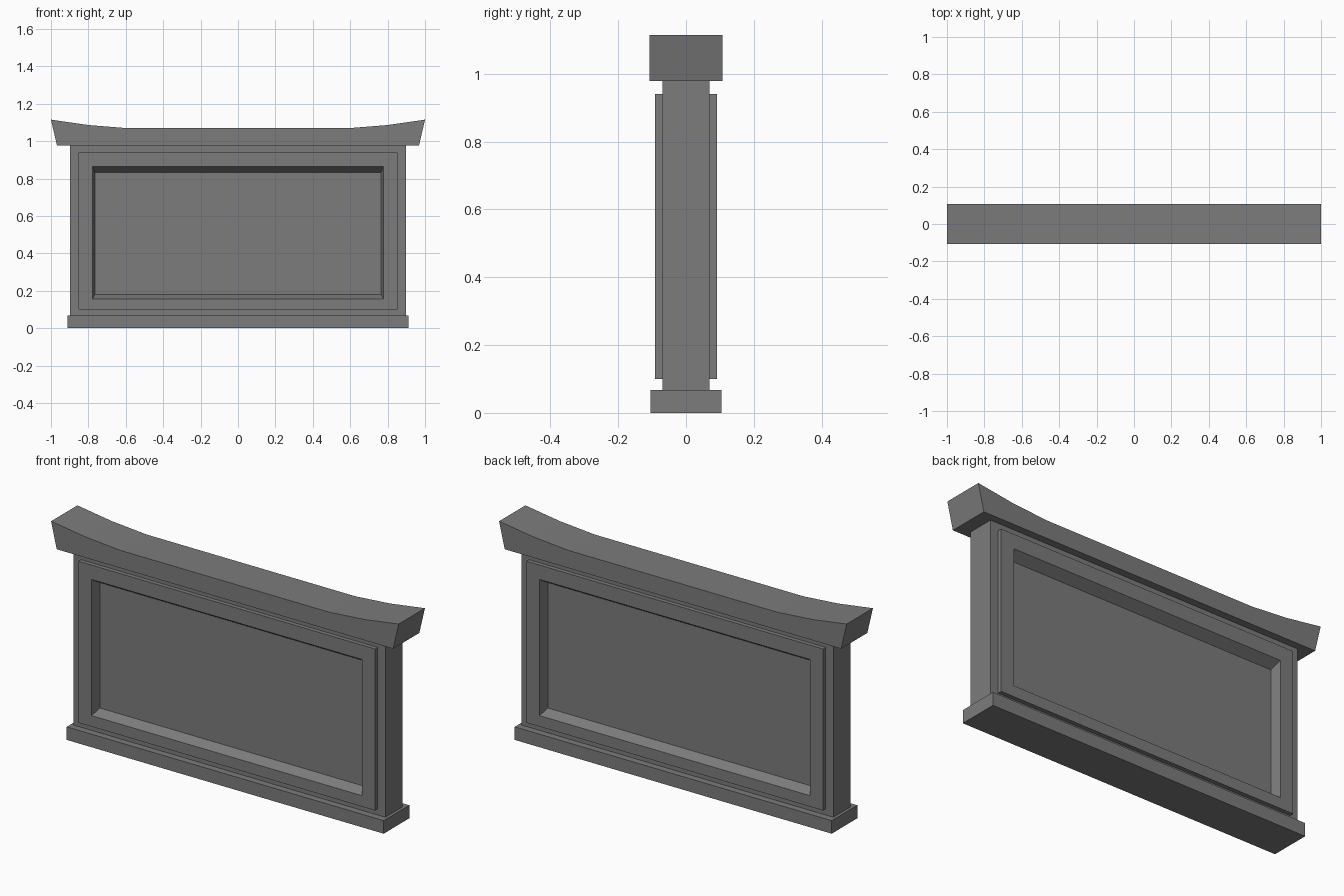
import bpy

cube = bpy.data.objects.get("Cube")
if cube:
    bpy.data.objects.remove(cube, do_unlink=True)

stone = bpy.data.materials.new("grey stone")
stone.use_nodes = True
GREY = (0.2, 0.2, 0.2, 1)
stone.diffuse_color = GREY
bsdf = next(n for n in stone.node_tree.nodes if n.type == "BSDF_PRINCIPLED")
bsdf.inputs["Base Color"].default_value = GREY
bsdf.inputs["Roughness"].default_value = 0.8


def loft(name, loops):
    """Join equal-length loops, ordered front to back, and close both ends."""
    n = len(loops[0])
    verts = [p for loop in loops for p in loop]
    faces = [tuple(range(n)), tuple(reversed(range(len(verts) - n, len(verts))))]
    for k in range(len(loops) - 1):
        for i in range(n):
            j = (i + 1) % n
            faces.append((k * n + j, k * n + i, (k + 1) * n + i, (k + 1) * n + j))
    mesh = bpy.data.meshes.new(name)
    mesh.from_pydata(verts, [], faces)
    mesh.materials.append(stone)
    obj = bpy.data.objects.new(name, mesh)
    bpy.context.collection.objects.link(obj)
    return obj


def rect(half_x, bottom, top, y):
    return [(-half_x, y, bottom), (half_x, y, bottom),
            (half_x, y, top), (-half_x, y, top)]


# Plinth
loft("base_plinth", [rect(0.912, 0, 0.068, y) for y in (-0.105, 0.105)])

# Wall with a raised frame and bevelled recess on both faces
steps = [
    (0.765, 0.181, 0.833, 0.042),   # sunken panel
    (0.778, 0.157, 0.865, 0.092),   # frame opening
    (0.853, 0.10, 0.94, 0.092),     # frame outer edge
    (0.853, 0.10, 0.94, 0.07),      # frame meets wall
    (0.897, 0.068, 0.978, 0.07),    # wall edge
]
front = [rect(x, b, t, -y) for x, b, t, y in steps]
back = [rect(x, b, t, y) for x, b, t, y in reversed(steps)]
loft("panelled_wall", front + back)

# Coping with upswept ends
right = [(0.968, 0.978), (1.0, 1.115), (0.8, 1.086), (0.6, 1.07)]
profile = right + [(-x, z) for x, z in reversed(right)]
loft("curved_coping", [[(x, y, z) for x, z in profile] for y in (-0.108, 0.108)])
